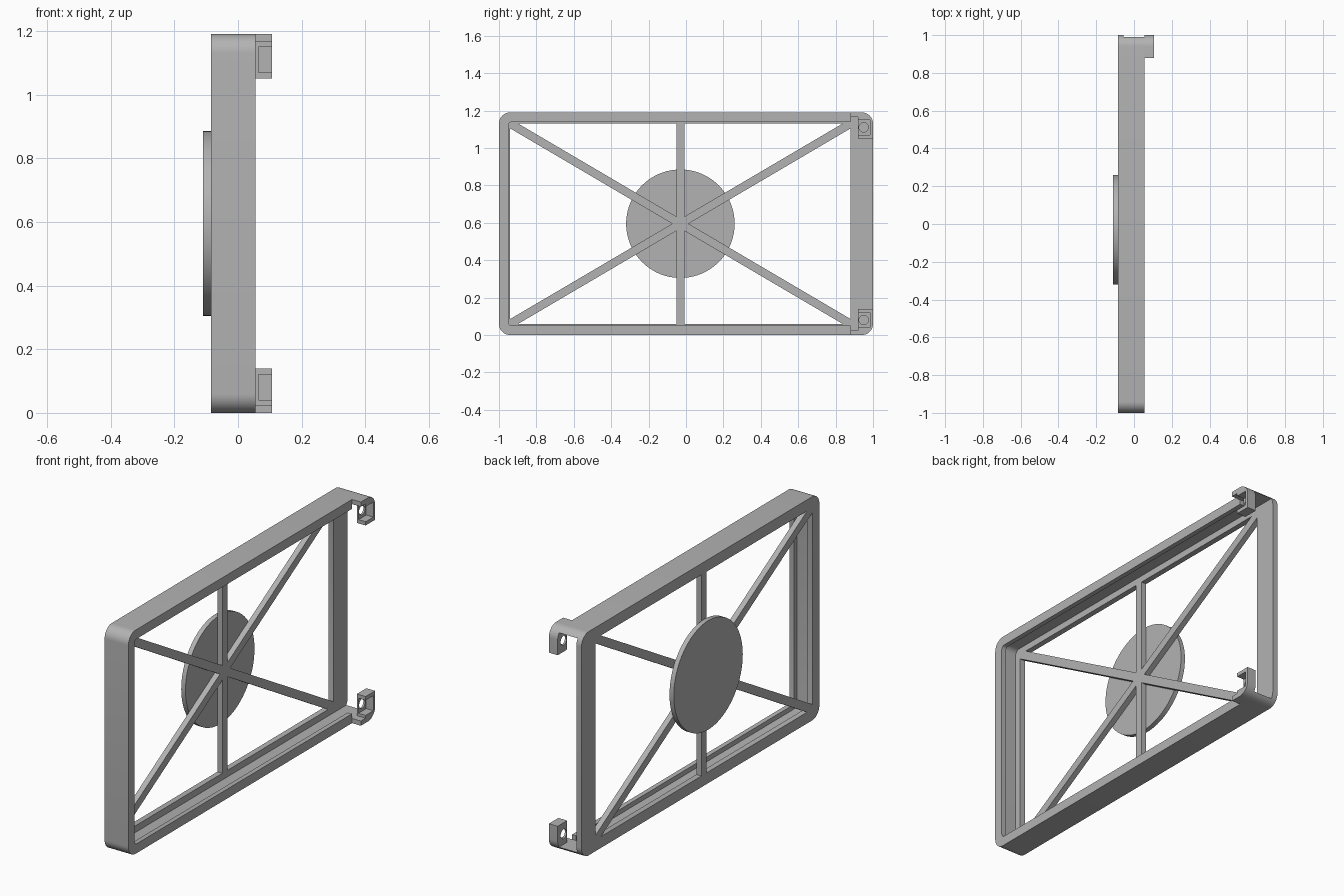
import bpy, bmesh
from math import sin, cos, pi, atan2, hypot, radians
from mathutils import Matrix, Vector

cube = bpy.data.objects.get("Cube")
if cube:
    bpy.data.objects.remove(cube, do_unlink=True)

grey = bpy.data.materials.new("plain grey")
grey.use_nodes = True
colour = (0.45, 0.45, 0.45, 1)
grey.diffuse_color = colour
grey.node_tree.nodes["Principled BSDF"].inputs["Base Color"].default_value = colour

TOP = 1.19
BACK, PLATE, LIP, FRONT, HOOK = -0.085, -0.055, 0.03, 0.055, 0.107
CY, CZ = -0.03, TOP / 2


def rounded(y0, y1, z0, z1, r=0.0, steps=10):
    """Outline of a rectangle in the side plane, with optional round corners."""
    if r == 0:
        return [(y0, z0), (y1, z0), (y1, z1), (y0, z1)]
    pts = []
    centres = [(y1 - r, z1 - r), (y0 + r, z1 - r), (y0 + r, z0 + r), (y1 - r, z0 + r)]
    for k, (cy, cz) in enumerate(centres):
        for i in range(steps + 1):
            a = (k + i / steps) * pi / 2
            pts.append((cy + r * cos(a), cz + r * sin(a)))
    return pts


def circle(cy, cz, r, n):
    return [(cy + r * cos(2 * pi * i / n), cz + r * sin(2 * pi * i / n)) for i in range(n)]


def prism(name, outline, x0, x1):
    """Extrude a side outline from x0 to x1."""
    bm = bmesh.new()
    face = bm.faces.new([bm.verts.new((x0, y, z)) for y, z in outline])
    res = bmesh.ops.extrude_face_region(bm, geom=[face])
    verts = [v for v in res["geom"] if isinstance(v, bmesh.types.BMVert)]
    bmesh.ops.translate(bm, verts=verts, vec=(x1 - x0, 0, 0))
    bmesh.ops.recalc_face_normals(bm, faces=bm.faces)
    mesh = bpy.data.meshes.new(name)
    bm.to_mesh(mesh)
    bm.free()
    mesh.materials.append(grey)
    obj = bpy.data.objects.new(name, mesh)
    bpy.context.collection.objects.link(obj)
    return obj


def cut(target, outline, x0, x1):
    """Subtract a prism and apply the result."""
    cutter = prism("cutter", outline, x0, x1)
    cutter.hide_render = True
    mod = target.modifiers.new("cut", "BOOLEAN")
    mod.operation = "DIFFERENCE"
    mod.solver = "EXACT"
    mod.object = cutter
    bpy.context.view_layer.update()
    result = bpy.data.meshes.new_from_object(
        target.evaluated_get(bpy.context.evaluated_depsgraph_get()))
    target.modifiers.clear()
    target.data = result
    bpy.data.objects.remove(cutter, do_unlink=True)


def smooth(obj):
    bpy.ops.object.select_all(action="DESELECT")
    obj.select_set(True)
    bpy.context.view_layer.objects.active = obj
    bpy.ops.object.shade_smooth_by_angle(angle=radians(30))


# Frame: rounded shell with a window, a slot open at one end and a front lip
frame = prism("frame", rounded(-1, 1, 0, TOP, 0.06), BACK, FRONT)
cut(frame, rounded(-0.94, 0.88, 0.06, TOP - 0.06, 0.015, 4), -0.2, 0)
cut(frame, rounded(-0.975, 1.2, 0.025, TOP - 0.025, 0.03, 6), PLATE, LIP)
cut(frame, rounded(-0.95, 0.95, 0.05, TOP - 0.05, 0.02, 4), 0, 0.2)
cut(frame, rounded(0.88, 1.2, 0.025, TOP - 0.025), 0, 0.2)
smooth(frame)

# Hooks: an arm on the outer wall with a drop, an open pocket and a screw hole
for side, flip in (("upper", False), ("lower", True)):
    def box(y0, y1, z0, z1):
        return rounded(y0, y1, TOP - z1, TOP - z0) if flip else rounded(y0, y1, z0, z1)

    hook = prism(side + "_hook", rounded(0.5, 1, 0, TOP, 0.06), FRONT, HOOK)
    cut(hook, rounded(0.4, 0.88, -0.1, 1.3), 0, 0.2)
    cut(hook, box(0.8, 1.2, -0.1, 1.05), 0, 0.2)
    cut(hook, box(0.8, 0.92, 1, TOP - 0.025), 0, 0.2)
    cut(hook, box(0.9, 0.985, 1.07, 1.15), FRONT + 0.01, 0.2)
    hole_z = TOP - 1.11 if flip else 1.11
    cut(hook, circle(0.95, hole_z, 0.025, 24), 0, 0.2)
    smooth(hook)

# Spokes: one upright and two diagonals crossing the window
half_y, half_z = 0.91, CZ - 0.06
diagonal = atan2(half_z, half_y)
reach = hypot(half_y, half_z)
spokes = [("upright_spoke", pi / 2, half_z + 0.01),
          ("rising_spoke", diagonal, reach),
          ("falling_spoke", -diagonal, reach)]
for name, angle, length in spokes:
    turn = Matrix.Rotation(angle, 2)
    line = []
    for y, z in rounded(-length, length, -0.022, 0.022):
        p = turn @ Vector((y, z))
        line.append((CY + p.x, CZ + p.y))
    prism(name, line, BACK, PLATE)

# Round pad on the back of the spokes
smooth(prism("round_pad", circle(CY, CZ, 0.29, 96), -0.11, BACK))
